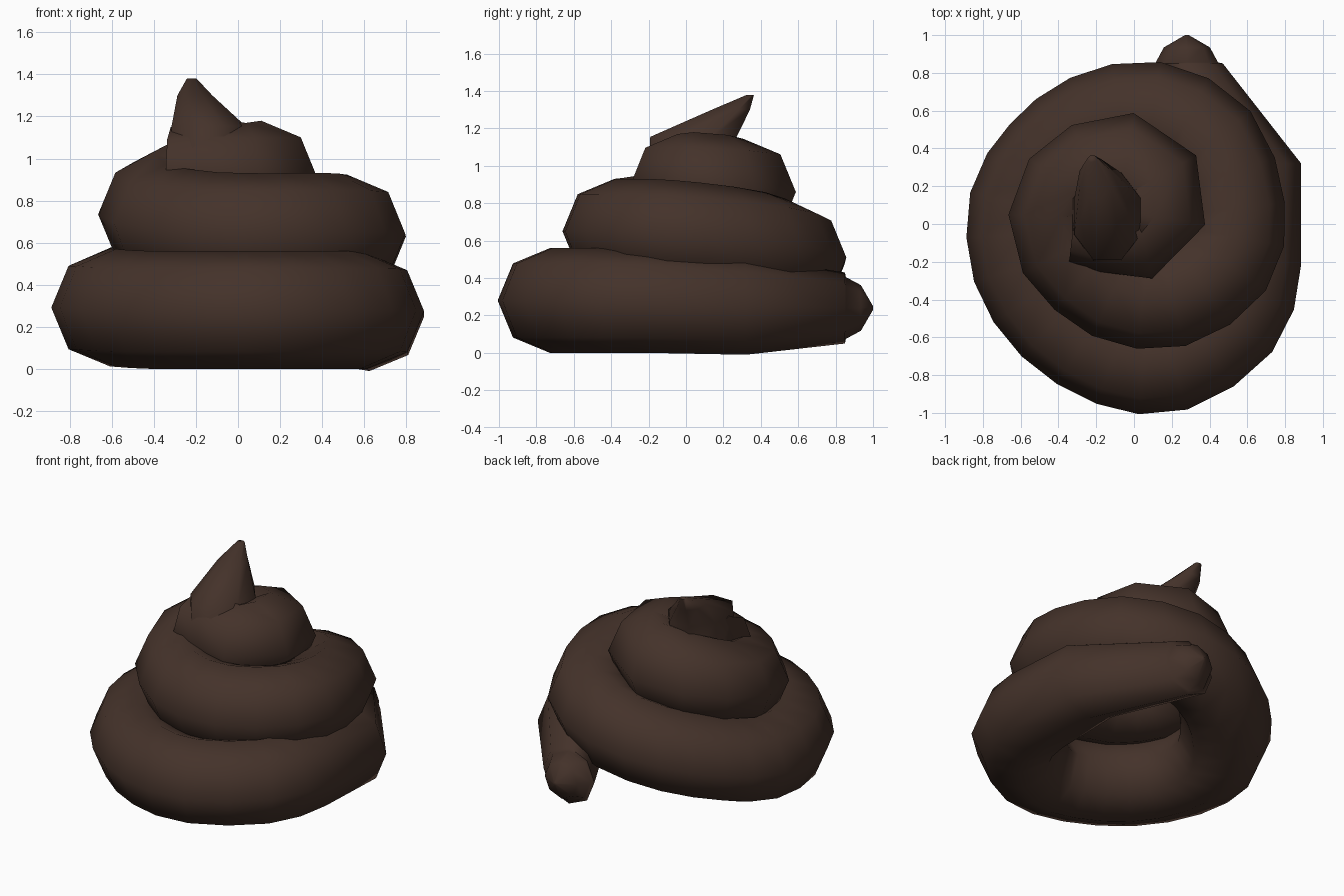
import bpy, bmesh, math
from mathutils import Vector

if "Cube" in bpy.data.objects:
    bpy.data.objects.remove(bpy.data.objects["Cube"])

brown = bpy.data.materials.new("dark brown")
brown.diffuse_color = (0.058, 0.032, 0.023, 1)
brown.use_nodes = True
brown.node_tree.nodes["Principled BSDF"].inputs["Base Color"].default_value = brown.diffuse_color
SIDES = 8


def loft(name, rings):
    """Skin a list of equal-length point rings and cap both ends."""
    bm = bmesh.new()
    loops = [[bm.verts.new(p) for p in ring] for ring in rings]
    for a, b in zip(loops, loops[1:]):
        for i in range(SIDES):
            j = (i + 1) % SIDES
            bm.faces.new((a[i], a[j], b[j], b[i]))
    bm.faces.new(loops[0][::-1])
    bm.faces.new(loops[-1])
    bmesh.ops.recalc_face_normals(bm, faces=bm.faces[:])
    mesh = bpy.data.meshes.new(name)
    bm.to_mesh(mesh)
    bm.free()
    mesh.materials.append(brown)
    ob = bpy.data.objects.new(name, mesh)
    bpy.context.collection.objects.link(ob)
    bpy.ops.object.select_all(action='DESELECT')
    ob.select_set(True)
    bpy.context.view_layer.objects.active = ob
    bpy.ops.object.shade_smooth_by_angle(angle=math.radians(65))
    return ob


# Blunt tail end with a small step: x, y, z, tube radius
tail = [(.28, 1.0, .24, .01), (.28, .935, .24, .122),
        (.28, .855, .24, .165), (.28, .85, .24, .19)]

# Coil centre line, rising clockwise: x, y, z, tube radius
coil = [
    (.625, .32, .25, .26), (.61, -.20, .275, .275), (.515, -.50, .28, .28),
    (.20, -.715, .28, .28), (-.10, -.69, .28, .28), (-.40, -.50, .28, .28),
    (-.58, -.22, .29, .28), (-.595, .10, .30, .28), (-.45, .34, .36, .28),
    (-.22, .52, .43, .28), (.10, .58, .51, .28), (.40, .42, .58, .28),
    (.52, .08, .63, .28), (.47, -.19, .65, .28), (.20, -.375, .65, .28),
    (-.10, -.34, .655, .28), (-.34, -.13, .69, .28), (-.385, .04, .735, .28),
    (-.33, .17, .785, .285), (-.21, .265, .825, .285), (-.04, .305, .86, .285),
    (.085, .225, .885, .28), (.11, .04, .91, .27), (.04, -.045, .92, .25),
    (-.15, -.02, .94, .235), (-.32, .0, .95, .20),
]


def spline(keys, dense):
    """Catmull-Rom midpoints between the first keys, later keys as they are."""
    pts = [Vector(k) for k in keys]
    out = []
    for i, p in enumerate(pts):
        out.append(p)
        if 0 < i < dense:
            out.append((9 * (p + pts[i + 1]) - pts[i - 1] - pts[i + 2]) / 16)
    return out


path = [Vector(t) for t in tail] + spline(coil, 16)
rings = []
for i, p in enumerate(path):
    if i <= len(tail):
        t = Vector((0, -1, 0))
    else:
        d = path[min(i + 1, len(path) - 1)] - path[i - 1]
        t = Vector((d.x, d.y, 0)).normalized()
    side = Vector((-t.y, t.x, 0))
    ring = []
    for k in range(SIDES):
        a = math.tau * k / SIDES
        ring.append(p.xyz + p.w * (math.cos(a) * side + math.sin(a) * Vector((0, 0, 1))))
    rings.append(ring)
loft("coil", rings)

# Leaning pointed top: x, y, z, half width, half depth
peak = [(-.145, .04, .92, .20, .26), (-.14, .04, 1.155, .19, .25),
        (-.205, .24, 1.30, .09, .11), (-.22, .345, 1.38, .025, .02)]
loft("peak", [[Vector((x + w * math.cos(a), y + d * math.sin(a), z))
               for a in (math.tau * (k + .5) / SIDES for k in range(SIDES))]
              for x, y, z, w, d in peak])
